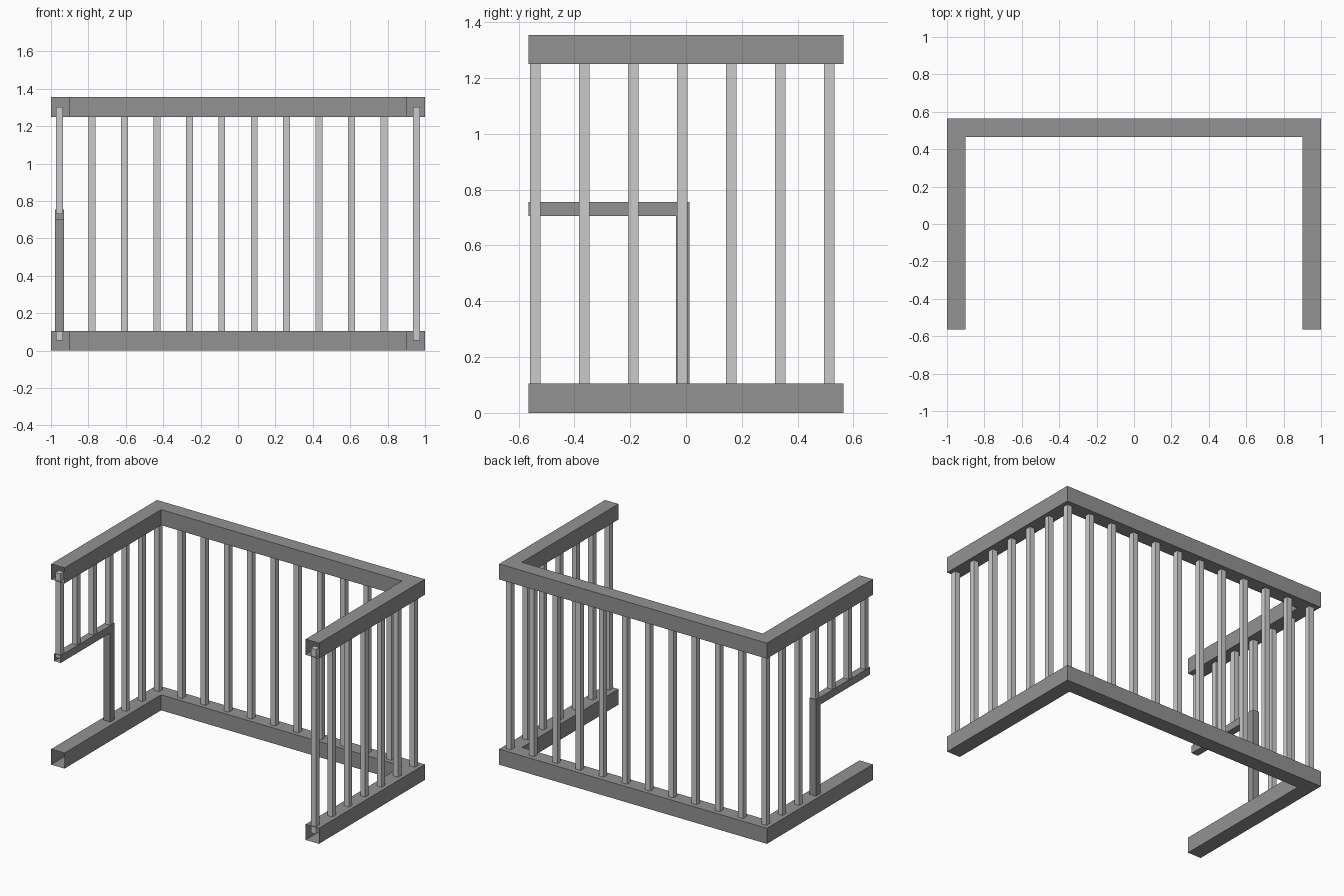
import bpy, bmesh
from mathutils import Vector

if "Cube" in bpy.data.objects:
    bpy.data.objects.remove(bpy.data.objects["Cube"])


def grey(name, v):
    m = bpy.data.materials.new(name)
    m.diffuse_color = (v, v, v, 1)
    m.use_nodes = True
    m.node_tree.nodes["Principled BSDF"].inputs["Base Color"].default_value = m.diffuse_color
    return m


DARK, LIGHT = grey("dark_metal", 0.29), grey("light_metal", 0.51)


def finish(name, bm, mat):
    bmesh.ops.recalc_face_normals(bm, faces=bm.faces)
    me = bpy.data.meshes.new(name)
    bm.to_mesh(me)
    bm.free()
    me.materials.append(mat)
    ob = bpy.data.objects.new(name, me)
    bpy.context.collection.objects.link(ob)
    return ob


def mitred_tube(name, outer, inner, axis, lo, hi):
    """Open-ended rectangular tube between an outer and inner path, extruded along axis."""
    bm = bmesh.new()
    rings = []
    for o, i in zip(outer, inner):
        ring = []
        for p, h in ((o, lo), (o, hi), (i, hi), (i, lo)):
            v = Vector(p)
            v[axis] = h
            ring.append(bm.verts.new(v))
        rings.append(ring)
    for a, b in zip(rings, rings[1:]):
        for k in range(4):
            n = (k + 1) % 4
            bm.faces.new((a[k], a[n], b[n], b[k]))
    return finish(name, bm, DARK)


def post(name, x, y, z0, z1, w=0.037):
    bm = bmesh.new()
    bmesh.ops.create_cube(bm, size=1)
    for v in bm.verts:
        v.co = Vector((x + v.co.x * w, y + v.co.y * w, (z0 + z1) / 2 + v.co.z * (z1 - z0)))
    return finish(name, bm, LIGHT)


# U-shaped bottom and top rails
Y, T = 0.565, 0.1
outer = [(-1, -Y, 0), (-1, Y, 0), (1, Y, 0), (1, -Y, 0)]
inner = [(-1 + T, -Y, 0), (-1 + T, Y - T, 0), (1 - T, Y - T, 0), (1 - T, -Y, 0)]
mitred_tube("bottom_rail", outer, inner, 2, 0.0, 0.105)
mitred_tube("top_rail", outer, inner, 2, 1.25, 1.355)

# L-shaped frame around the opening on the left side
mitred_tube("opening_frame",
            [(0, -Y, 0.755), (0, 0.012, 0.755), (0, 0.012, 0.1)],
            [(0, -Y, 0.705), (0, -0.036, 0.705), (0, -0.036, 0.1)],
            0, -0.978, -0.929)

# Balusters: back row including corners, then both sides
X0, X1, Y0, Y1 = -0.954, 0.954, -0.54, 0.514
Z0, Z1 = 0.055, 1.302
for i in range(12):
    post(f"back_baluster_{i + 1}", X0 + (X1 - X0) * i / 11, Y1, Z0, Z1)
for i in range(6):
    y = Y0 + (Y1 - Y0) * i / 6
    post(f"right_baluster_{i + 1}", X1, y, Z0, Z1)
    # the first four on the left stop at the opening frame
    post(f"left_baluster_{i + 1}", X0, y, 0.73 if i < 4 else Z0, Z1)
